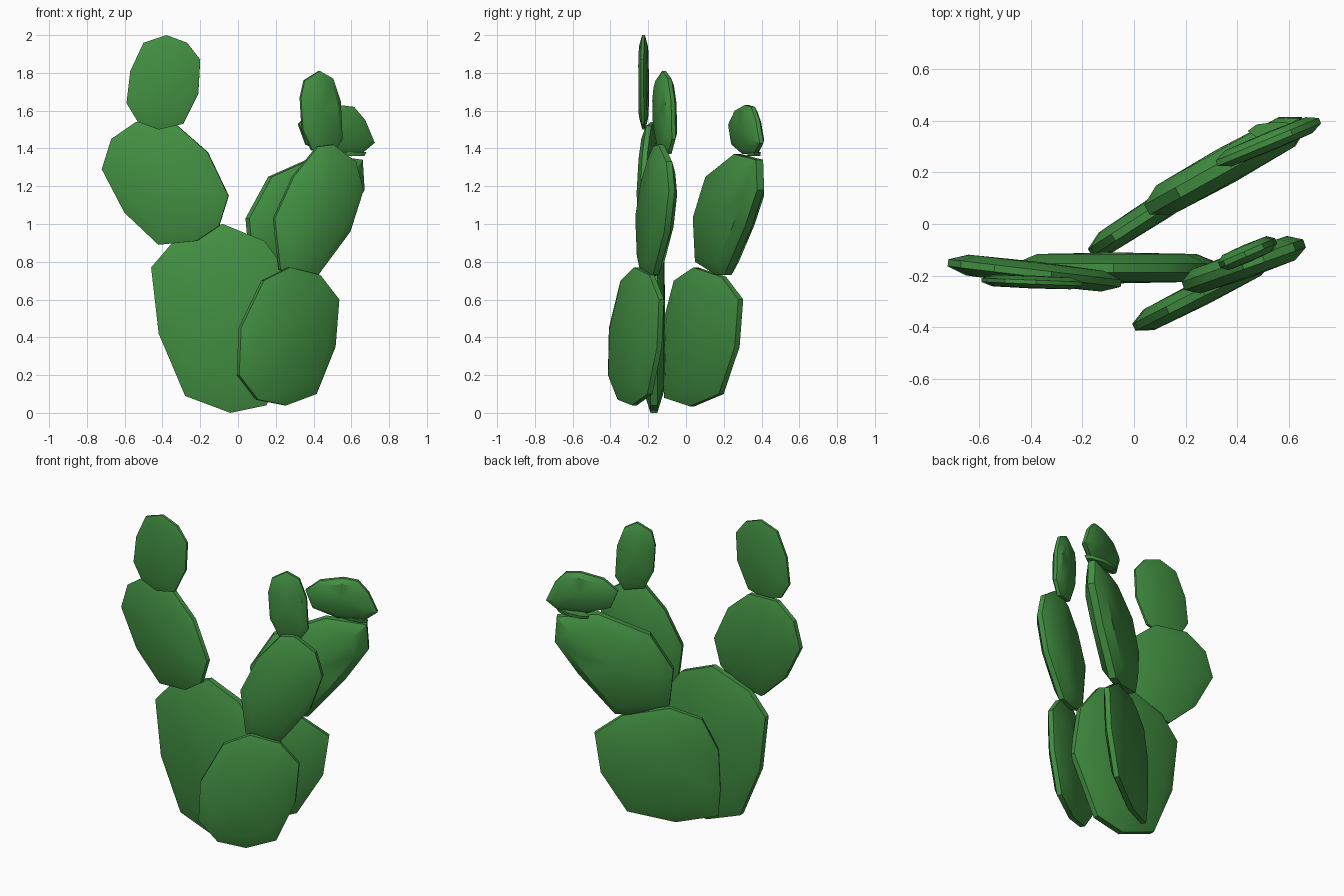
import bpy, bmesh, math
from mathutils import Vector

cube = bpy.data.objects.get("Cube")
if cube:
    bpy.data.objects.remove(cube, do_unlink=True)

green = bpy.data.materials.new("cactus_green")
green.use_nodes = True
GREEN = (0.055, 0.28, 0.055, 1)
green.diffuse_color = GREEN
green.node_tree.nodes["Principled BSDF"].inputs["Base Color"].default_value = GREEN


def finish(name, bm):
    bmesh.ops.recalc_face_normals(bm, faces=bm.faces)
    mesh = bpy.data.meshes.new(name)
    bm.to_mesh(mesh)
    bm.free()
    mesh.materials.append(green)
    obj = bpy.data.objects.new(name, mesh)
    bpy.context.collection.objects.link(obj)
    bpy.ops.object.select_all(action='DESELECT')
    obj.select_set(True)
    bpy.context.view_layer.objects.active = obj
    bpy.ops.object.shade_smooth_by_angle(angle=math.radians(35))


def pad(name, outline, y_left, y_right, half):
    """Flattened pad: narrow rim, sloped shoulder and slightly domed faces."""
    xs = [p[0] for p in outline]
    x0, x1 = min(xs), max(xs)
    slope = (y_right - y_left) / (x1 - x0)
    normal = Vector((-slope, 1, 0)).normalized()
    pts = [Vector((x, y_left + slope * (x - x0), z)) for x, z in outline]
    centre = sum(pts, Vector()) / len(pts)
    bm = bmesh.new()
    # Rings from front shoulder over the rim to back shoulder
    rings = []
    for size, depth in ((0.78, -0.9), (1, -0.3), (1, 0.3), (0.78, 0.9)):
        rings.append([bm.verts.new(centre + (p - centre) * size + normal * half * depth)
                      for p in pts])
    n = len(pts)
    for a, b in zip(rings, rings[1:]):
        for i in range(n):
            j = (i + 1) % n
            bm.faces.new((a[i], a[j], b[j], b[i]))
    # Domed faces
    for ring, side in ((rings[0], -1), (rings[-1], 1)):
        tip = bm.verts.new(centre + normal * half * side)
        for i in range(n):
            bm.faces.new((ring[i], ring[(i + 1) % n], tip))
    finish(name, bm)


# Large central pad with two pads stacked on its right
pad("main_pad", [(-.04, 0), (-.28, .09), (-.42, .42), (-.46, .77), (-.34, .91),
                 (-.08, 1), (.14, .91), (.28, .72), (.33, .4), (.15, .04)], -.17, -.17, .06)
pad("right_middle_pad", [(-.72, 1.29), (-.67, 1.45), (-.54, 1.54), (-.32, 1.52), (-.16, 1.38),
                         (-.05, 1.15), (-.1, .99), (-.22, .91), (-.42, .89), (-.6, 1.06)],
    -.15, -.23, .045)
pad("right_top_pad", [(-.59, 1.64), (-.57, 1.81), (-.5, 1.96), (-.38, 2), (-.27, 1.96),
                      (-.2, 1.87), (-.21, 1.69), (-.29, 1.53), (-.42, 1.5), (-.53, 1.54)],
    -.217, -.232, .025)

# Front left branch
pad("front_lower_pad", [(0, .2), (.01, .45), (.13, .7), (.27, .77), (.43, .73),
                        (.53, .6), (.51, .35), (.41, .1), (.25, .04), (.1, .07)],
    -.4, -.13, .05)
pad("front_middle_pad", [(.19, 1.03), (.22, .76), (.32, .72), (.42, .73), (.59, .96),
                         (.66, 1.18), (.62, 1.33), (.5, 1.42), (.42, 1.41), (.29, 1.25)],
    -.24, -.075, .055)
pad("front_top_pad", [(.43, 1.81), (.35, 1.76), (.33, 1.67), (.34, 1.5), (.39, 1.39),
                      (.5, 1.37), (.55, 1.45), (.54, 1.65), (.5, 1.77)], -.16, -.065, .035)

# Back left branch
pad("back_lower_pad", [(.45, .6), (.42, .35), (.29, .1), (.05, .035), (-.16, .08),
                       (-.17, .25), (-.16, .5), (-.08, .7), (.08, .77), (.31, .72)],
    -.11, .29, .052)
pad("back_middle_pad", [(.05, 1.03), (.07, .8), (.27, .73), (.35, .73), (.54, .98),
                        (.66, 1.18), (.65, 1.34), (.44, 1.37), (.17, 1.25)], .055, .395, .072)
pad("back_top_pad", [(.32, 1.53), (.36, 1.42), (.5, 1.37), (.66, 1.38), (.72, 1.43),
                     (.67, 1.55), (.61, 1.62), (.53, 1.63), (.4, 1.6)], .235, .4, .037)

# Thin collar under the back top pad
bm = bmesh.new()
bmesh.ops.create_cone(bm, cap_ends=True, segments=8, radius1=.11, radius2=.12, depth=.02)
bmesh.ops.scale(bm, vec=(1, .3, 1), verts=bm.verts)
bmesh.ops.translate(bm, vec=(.56, .36, 1.37), verts=bm.verts)
finish("back_collar", bm)
